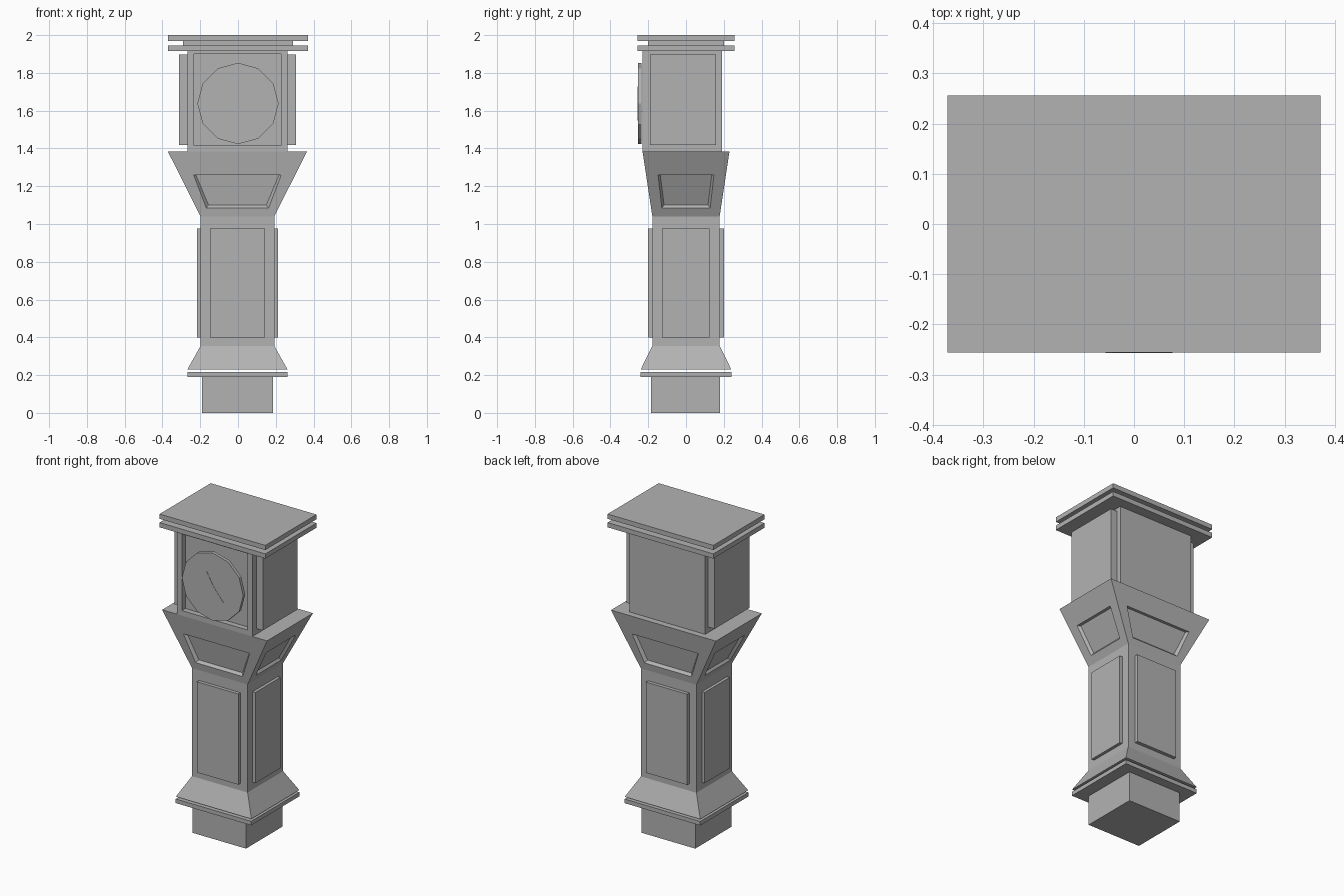
import bpy, bmesh, math
from mathutils import Vector

if "Cube" in bpy.data.objects:
    bpy.data.objects.remove(bpy.data.objects["Cube"], do_unlink=True)

grey = bpy.data.materials.new("stone grey")
grey.use_nodes = True
GREY = (0.45, 0.45, 0.45, 1)
grey.diffuse_color = GREY
grey.node_tree.nodes["Principled BSDF"].inputs["Base Color"].default_value = GREY

CX = -0.003  # the tower sits slightly off the roof centre


def finish(bm, name):
    bmesh.ops.recalc_face_normals(bm, faces=bm.faces)
    mesh = bpy.data.meshes.new(name)
    bm.to_mesh(mesh)
    bm.free()
    mesh.materials.append(grey)
    ob = bpy.data.objects.new(name, mesh)
    bpy.context.collection.objects.link(ob)
    return ob


def loft(levels, cx=CX, cy=0.0):
    """Stack of rectangles (z, half width, half depth), capped at both ends."""
    bm = bmesh.new()
    rings = [[bm.verts.new((cx + sx * hx, cy + sy * hy, z))
              for sx, sy in ((-1, -1), (1, -1), (1, 1), (-1, 1))]
             for z, hx, hy in levels]
    for a, b in zip(rings, rings[1:]):
        for i in range(4):
            j = (i + 1) % 4
            bm.faces.new((a[i], a[j], b[j], b[i]))
    bm.faces.new(rings[0][::-1])
    bm.faces.new(rings[-1])
    bm.normal_update()
    return bm


def box(name, x, y, z):
    cx, cy = sum(x) / 2, sum(y) / 2
    hx, hy = (x[1] - x[0]) / 2, (y[1] - y[0]) / 2
    return finish(loft([(z[0], hx, hy), (z[1], hx, hy)], cx, cy), name)


def recess(bm, face, z0, z1, w0, w1, depth, taper, rise):
    """Sink a trapezoid panel (z0..z1, half widths w0 and w1) into a side face."""
    n, p = face.normal.copy(), face.calc_center_median()
    a = 0 if abs(n.x) > abs(n.y) else 1
    t = 1 - a
    mid = p[t]
    for d, k, r in ((0, 0, 0), (depth, taper, rise)):
        c = face.calc_center_median()
        bmesh.ops.inset_individual(bm, faces=[face], thickness=0.005)
        for v in face.verts:
            top = v.co.z > c.z
            side = 1 if v.co[t] > mid else -1
            q = Vector((0, 0, z1 if top else z0 + r))
            q[t] = mid + side * ((w1 if top else w0) - k)
            q[a] = p[a] - (n.z * (q.z - p.z) + n[t] * (q[t] - p[t])) / n[a]
            q[a] -= math.copysign(d, n[a])
            v.co = q


# Base
box("plinth", (CX - .188, CX + .188), (-.184, .18), (0, .19))
box("base_slab", (CX - .265, CX + .265), (-.242, .24), (.19, .216))

# Flared foot, shaft and flared neck, with a sunken panel on each neck side
shaft = loft([(.23, .265, .24), (.355, .195, .178), (1.04, .195, .178), (1.383, .368, .23)])
neck_sides = [f for f in shaft.faces
              if f.calc_center_median().z > 1.1 and abs(f.normal.z) < 0.9]
for f in neck_sides:
    front = abs(f.normal.y) > abs(f.normal.x)
    recess(shaft, f, 1.085, 1.26, .165 if front else .128,
           .232 if front else .148, .018, .012, .015)
finish(shaft, "shaft")

# Raised panels on the four shaft sides
for s, side in ((-1, "front"), (1, "back")):
    y = sorted((s * .17, s * .2))
    box("shaft_panel_" + side, (CX - .145, CX + .145), y, (.4, .975))
for s, side in ((-1, "right"), (1, "left")):
    x = sorted((CX + s * .18, CX + s * .214))
    box("shaft_panel_" + side, x, (-.127, .124), (.4, .975))

# Clock head with a sunken front
head = loft([(1.383, .265, .21), (1.916, .265, .21)], cy=-.02)
front_face = min(head.faces, key=lambda f: f.normal.y)
recess(head, front_face, 1.415, 1.9, .23, .23, .035, 0, 0)
finish(head, "clock_head")
for s, side in ((-1, "right"), (1, "left")):
    x = sorted((CX + s * .26, CX + s * .31))
    box("head_panel_" + side, x, (-.19, .16), (1.418, 1.897))

# Clock dial
bm = bmesh.new()
bmesh.ops.create_cone(bm, cap_ends=True, segments=12, radius1=.215, radius2=.215, depth=.02)
dial = finish(bm, "clock_dial")
dial.rotation_euler = (math.pi / 2, 0, 0)
dial.location = (0, -.245, 1.638)

# Thin clock hands
for name, angle, length in (("hour_hand", 30, .1), ("minute_hand", -140, .11)):
    hand = box(name, (-.008, .008), (-.001, .001), (0, length))
    hand.rotation_euler = (0, math.radians(-angle), 0)
    hand.location = (0, -.2555, 1.638)

# Roof slabs
box("roof_lower_slab", (-.371, .371), (-.256, .256), (1.916, 1.946))
box("roof_spacer", (-.29, .29), (-.202, .202), (1.946, 1.97))
box("roof_upper_slab", (-.371, .371), (-.256, .256), (1.97, 2.0))
